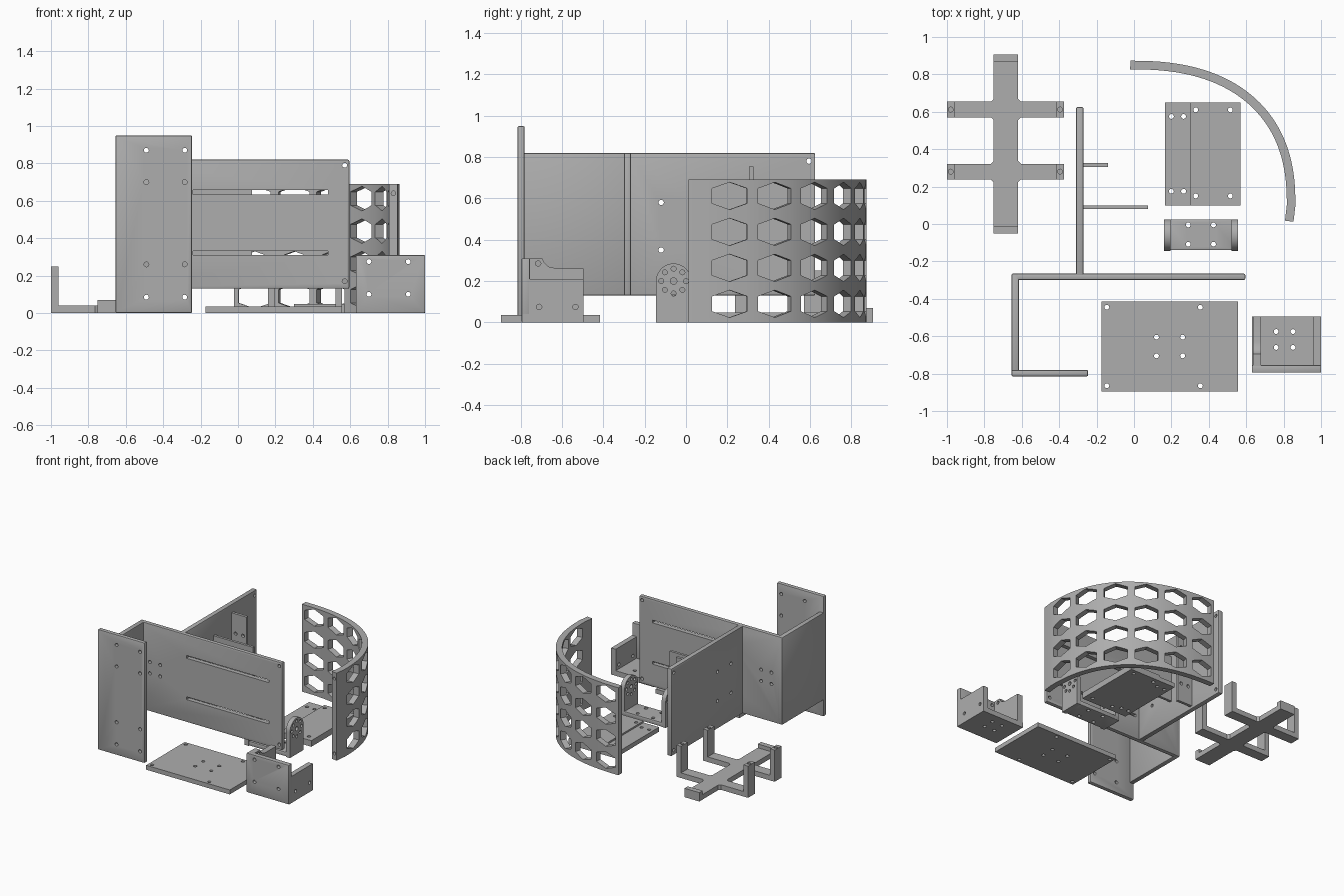
import bpy, bmesh, math
from mathutils import Matrix, Vector

cube = bpy.data.objects.get("Cube")
if cube:
    bpy.data.objects.remove(cube, do_unlink=True)

grey = bpy.data.materials.new("plain grey")
grey.use_nodes = True
COLOUR = (0.42, 0.42, 0.42, 1)
grey.diffuse_color = COLOUR
grey.node_tree.nodes["Principled BSDF"].inputs["Base Color"].default_value = COLOUR


def to_object(name, bm):
    bmesh.ops.recalc_face_normals(bm, faces=bm.faces[:])
    mesh = bpy.data.meshes.new(name)
    bm.to_mesh(mesh)
    bm.free()
    mesh.materials.append(grey)
    obj = bpy.data.objects.new(name, mesh)
    bpy.context.collection.objects.link(obj)
    return obj


def place(axis, u, v, w):
    """Outline coordinates (u, v) and depth w to a point in space."""
    return Vector({"x": (w, u, v), "y": (u, w, v), "z": (u, v, w)}[axis])


def add_prism(bm, outline, axis, lo, hi):
    rings = [[bm.verts.new(place(axis, u, v, w)) for u, v in outline] for w in (lo, hi)]
    bm.faces.new(rings[0])
    bm.faces.new(rings[1])
    for i in range(len(outline)):
        j = (i + 1) % len(outline)
        bm.faces.new((rings[0][i], rings[0][j], rings[1][j], rings[1][i]))


def cut(obj, bm):
    """Subtract the shapes in bm from obj and remove the cutter."""
    tool = to_object("cutter", bm)
    tool.hide_render = True
    mod = obj.modifiers.new("cut", "BOOLEAN")
    mod.operation = "DIFFERENCE"
    mod.solver = "EXACT"
    mod.object = tool
    graph = bpy.context.evaluated_depsgraph_get()
    mesh = bpy.data.meshes.new_from_object(obj.evaluated_get(graph))
    obj.modifiers.clear()
    obj.data = mesh
    bpy.data.objects.remove(tool, do_unlink=True)


def circle(u, v, r, n=16):
    return [(u + r * math.cos(math.tau * i / n), v + r * math.sin(math.tau * i / n)) for i in range(n)]


def rect(u, v):
    return [(u[0], v[0]), (u[1], v[0]), (u[1], v[1]), (u[0], v[1])]


def grid(us, vs, r=0.013):
    return [circle(u, v, r) for u in us for v in vs]


def prism(name, outline, axis, span, holes=(), bevel=0):
    """Extruded outline with through holes along the same axis."""
    bm = bmesh.new()
    add_prism(bm, outline, axis, *span)
    if bevel:
        bmesh.ops.recalc_face_normals(bm, faces=bm.faces[:])
        bmesh.ops.bevel(bm, geom=bm.edges[:], offset=bevel, segments=2, profile=0.5, affect="EDGES")
    obj = to_object(name, bm)
    if holes:
        tool = bmesh.new()
        for hole in holes:
            add_prism(tool, hole, axis, span[0] - 0.02, span[1] + 0.02)
        cut(obj, tool)
    return obj


# Main bracket: column panel, side wall, long slotted wall and divider
WALL = (0.13, 0.82)
prism("column_panel", rect((-0.655, -0.245), (0, 0.95)), "y", (-0.815, -0.78),
      grid((-0.49, -0.285), (0.085, 0.26, 0.7, 0.87)), 0.008)
prism("side_wall", rect((-0.8, -0.265), WALL), "x", (-0.655, -0.615), bevel=0.008)
slots = [rect((-0.24, 0.48), (z - 0.011, z + 0.011)) for z in (0.32, 0.646)]
prism("slotted_wall", rect((-0.65, 0.595), WALL), "y", (-0.3, -0.265),
      slots + grid([0.57], (0.17, 0.79)) + grid((-0.56, -0.47), (0.43, 0.52)), 0.008)
prism("divider_wall", rect((-0.28, 0.625), WALL), "x", (-0.31, -0.27),
      grid((-0.12, 0.05), (0.35, 0.58)) + grid([0.595], (0.17, 0.78)), 0.008)
prism("divider_shelf", rect((-0.28, 0.075), (0.29, 0.66)), "y", (0.08, 0.1))
prism("divider_tab", rect((-0.28, -0.14), (0.15, 0.755)), "y", (0.305, 0.327),
      grid((-0.235, -0.17), (0.3, 0.6)))

# Cross-shaped cradle with upright arms and end lips
prism("cradle_spine", rect((-0.75, -0.62), (-0.05, 0.905)), "z", (0, 0.04))
for tag, y in (("front", -0.05), ("back", 0.865)):
    prism(tag + "_cradle_lip", rect((-0.75, -0.62), (y, y + 0.04)), "z", (0, 0.07))
for tag, y in (("front", 0.28), ("back", 0.612)):
    span = (y - 0.042, y + 0.042)
    prism(tag + "_cradle_arm", rect((-1, -0.375), span), "z", (0, 0.04))
    for side, x in (("right", -1), ("left", -0.415)):
        prism(tag + "_" + side + "_upright", rect((x, x + 0.04), span), "z", (0, 0.25),
              [circle(x + 0.02, y, 0.013)])
    # small fillets where the arm meets the spine
    for x, sx in ((-0.75, -1), (-0.62, 1)):
        for edge, sy in ((span[0], -1), (span[1], 1)):
            prism("cradle_fillet", [(x, edge), (x + sx * 0.015, edge), (x, edge + sy * 0.015)], "z", (0, 0.04))

# Flat plates
prism("front_plate", rect((-0.175, 0.555), (-0.895, -0.415)), "z", (0, 0.035),
      grid((-0.145, 0.355), (-0.865, -0.445)) + grid((0.12, 0.26), (-0.705, -0.605)))
prism("back_plate_low", rect((0.165, 0.3), (0.1, 0.65)), "z", (0, 0.035),
      grid((0.2, 0.265), (0.175, 0.575)))
prism("back_plate_high", rect((0.3, 0.57), (0.1, 0.65)), "z", (0, 0.048),
      grid((0.33, 0.515), (0.15, 0.61)))

# U-shaped pivot bracket with round-topped cheeks
prism("pivot_base", rect((0.165, 0.55), (-0.14, 0.025)), "z", (0, 0.035),
      grid((0.29, 0.425), (-0.108, -0.005)), 0.006)
cheek = [(-0.145, 0), (0.025, 0)]
cheek += [(-0.06 + 0.085 * math.cos(math.pi * i / 20), 0.2 + 0.085 * math.sin(math.pi * i / 20)) for i in range(21)]
ring = [circle(-0.06 + 0.06 * math.cos(k * math.pi / 4), 0.2 + 0.06 * math.sin(k * math.pi / 4), 0.012)
        for k in range(8)]
for side, x in (("right", 0.16), ("left", 0.52)):
    prism(side + "_pivot_cheek", cheek, "x", (x, x + 0.035), ring + [circle(-0.06, 0.2, 0.016)])

# Open motor box
prism("box_base", rect((0.63, 1), (-0.79, -0.495)), "z", (0, 0.04),
      grid((0.76, 0.85), (-0.66, -0.575)))
prism("box_front", rect((0.63, 1), (0, 0.31)), "y", (-0.795, -0.755),
      grid((0.7, 0.91), (0.1, 0.275)), 0.005)
prism("box_left_side", rect((-0.79, -0.495), (0, 0.21)), "x", (0.96, 1),
      grid((-0.71, -0.535), [0.075]))
step = [(-0.79, 0), (-0.495, 0), (-0.495, 0.262), (-0.63, 0.262), (-0.665, 0.27),
        (-0.685, 0.288), (-0.695, 0.31), (-0.79, 0.31)]
inner = prism("box_right_side", step, "x", (0.635, 0.68), [circle(-0.715, 0.285, 0.013)])
recess = bmesh.new()
add_prism(recess, rect((-0.68, -0.55), (0.08, 0.22)), "x", 0.6, 0.665)
cut(inner, recess)

# Curved guard: centre line is a squarish quarter arc ending in a straight run
path = []
for i in range(49):
    a = math.pi / 2 * i / 48
    c, s = max(math.cos(a), 0), math.sin(a)
    path.append(Vector((-0.02 + 0.86 * c ** (2 / 2.4), 0.1 + 0.75 * s ** (2 / 2.4), 0)))
path.insert(0, Vector((0.83, 0.015, 0)))


def sideways(i):
    t = path[min(i + 1, len(path) - 1)] - path[max(i - 1, 0)]
    return Vector((t.y, -t.x, 0)).normalized()


HALF = 0.023
outer = [p + sideways(i) * HALF for i, p in enumerate(path)]
inside = [p - sideways(i) * HALF for i, p in enumerate(path)]
guard = prism("curved_guard", [(p.x, p.y) for p in outer + inside[::-1]], "z", (0, 0.69))


def along(distance):
    """Point and outward direction at a distance along the centre line."""
    for i in range(len(path) - 1):
        step_len = (path[i + 1] - path[i]).length
        if distance <= step_len:
            t = (path[i + 1] - path[i]).normalized()
            return path[i] + t * distance, Vector((t.y, -t.x, 0))
        distance -= step_len
    return path[-1], sideways(len(path) - 1)


total = sum((b - a).length for a, b in zip(path, path[1:]))
HEX = [(0, 0.066), (0.085, 0.036), (0.085, -0.036), (0, -0.066), (-0.085, -0.036), (-0.085, 0.036)]
tool = bmesh.new()
for col in range(6):
    point, out = along(0.195 + col * (total - 0.305) / 5)
    turn = Matrix.Rotation(math.atan2(out.y, out.x), 4, "Z")
    for row in range(4):
        before = len(tool.verts)
        add_prism(tool, HEX, "x", -0.07, 0.07)
        tool.verts.ensure_lookup_table()
        bmesh.ops.transform(tool, verts=tool.verts[before:],
                            matrix=Matrix.Translation(point + Vector((0, 0, 0.09 + row * 0.174))) @ turn)
# screw holes in the guard's front end
for z in (0.05, 0.64):
    add_prism(tool, circle(0.831, z, 0.012), "y", -0.02, 0.07)
cut(guard, tool)

# Smooth shading with sharp corners kept
bpy.ops.object.select_all(action="DESELECT")
for obj in bpy.context.collection.objects:
    if obj.type == "MESH" and obj.data.materials and obj.data.materials[0] == grey:
        obj.select_set(True)
        bpy.context.view_layer.objects.active = obj
bpy.ops.object.shade_smooth_by_angle(angle=math.radians(30))
